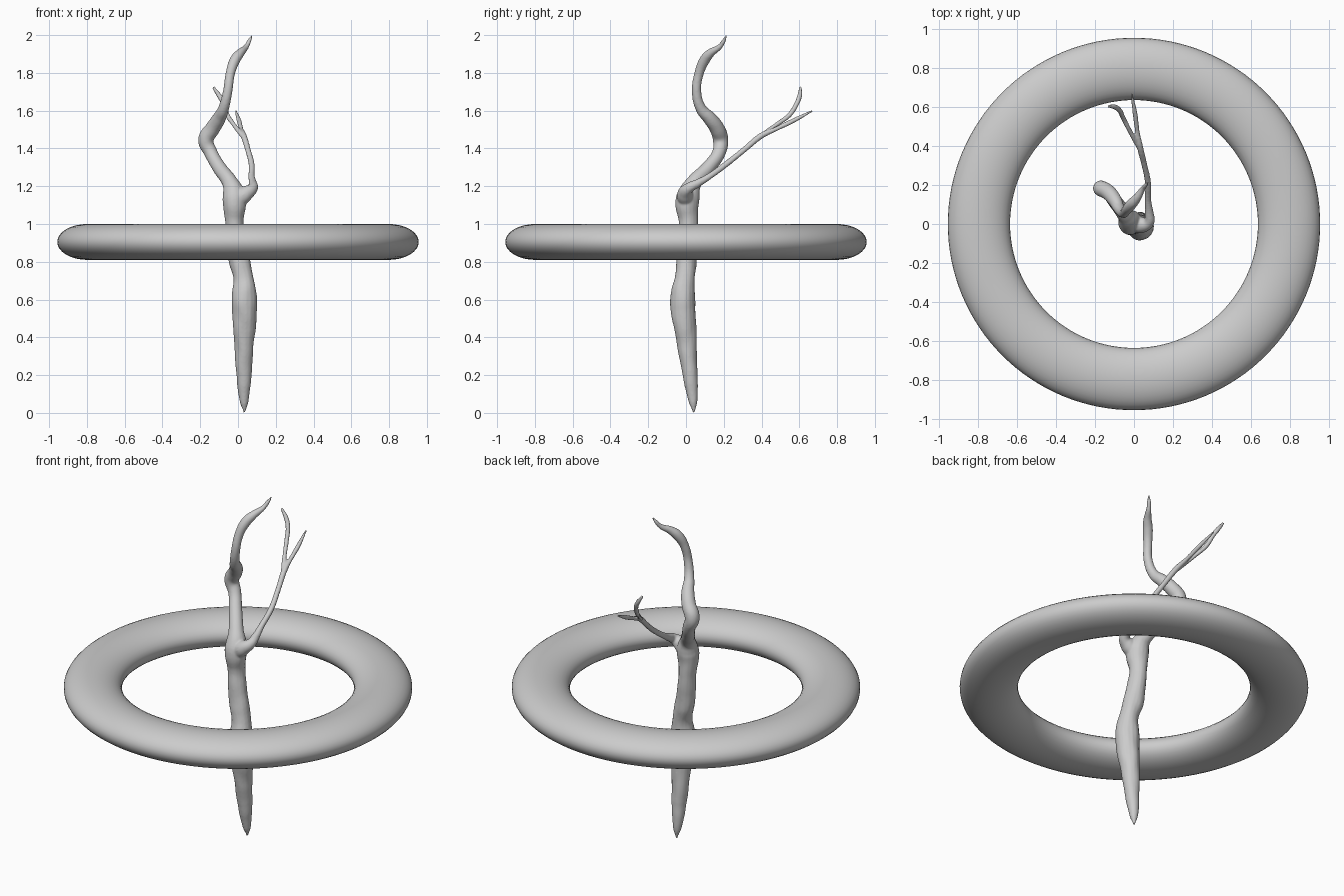
import bpy
from mathutils import Vector, noise


# Flattened ring
bpy.ops.mesh.primitive_torus_add(major_segments=128, minor_segments=32, major_radius=0.797,
                                 minor_radius=0.16, location=(0, 0, 0.905))
ring = bpy.context.object
ring.name = "ring"
ring.scale.z = 0.095 / 0.16
bpy.ops.object.transform_apply(location=False, rotation=False, scale=True)
bpy.ops.object.shade_smooth()


def limb(name, points):
    """Round tube through (x, y, z, radius) points, returned as a mesh object."""
    cu = bpy.data.curves.new(name, 'CURVE')
    cu.dimensions = '3D'
    cu.bevel_depth = 1.0
    cu.bevel_resolution = 6
    cu.resolution_u = 10
    cu.use_fill_caps = True
    sp = cu.splines.new('BEZIER')
    sp.radius_interpolation = 'CARDINAL'
    sp.bezier_points.add(len(points) - 1)
    for bp, (x, y, z, r) in zip(sp.bezier_points, points):
        bp.co = (x, y, z)
        bp.radius = r
        bp.handle_left_type = bp.handle_right_type = 'AUTO'
    ob = bpy.data.objects.new(name, cu)
    bpy.context.collection.objects.link(ob)
    bpy.ops.object.select_all(action='DESELECT')
    ob.select_set(True)
    bpy.context.view_layer.objects.active = ob
    bpy.ops.object.convert(target='MESH')
    return bpy.context.object


# Trunk, pointed at the foot and winding to the tip
trunk = limb("branch", [
    (0.034, 0.042, 0.0, 0.005), (0.033, 0.038, 0.05, 0.021), (0.031, 0.03, 0.13, 0.034),
    (0.031, 0.02, 0.22, 0.042), (0.032, 0.0, 0.4, 0.055), (0.034, -0.016, 0.55, 0.066),
    (0.035, -0.016, 0.63, 0.066), (0.03, -0.006, 0.71, 0.054), (0.006, 0.003, 0.81, 0.056),
    (-0.01, 0.01, 0.92, 0.052), (-0.018, 0.013, 1.02, 0.051), (-0.019, 0.006, 1.11, 0.062),
    (-0.022, 0.015, 1.16, 0.059), (-0.04, 0.04, 1.215, 0.043), (-0.1, 0.12, 1.3, 0.037),
    (-0.145, 0.175, 1.38, 0.036), (-0.17, 0.183, 1.445, 0.041), (-0.135, 0.165, 1.505, 0.04),
    (-0.1, 0.125, 1.56, 0.036), (-0.077, 0.08, 1.61, 0.029), (-0.055, 0.056, 1.7, 0.025),
    (-0.04, 0.07, 1.8, 0.025), (-0.015, 0.1, 1.87, 0.028), (0.012, 0.13, 1.905, 0.023),
    (0.045, 0.18, 1.94, 0.014), (0.06, 0.2, 1.97, 0.011), (0.074, 0.214, 1.998, 0.005)])

# Side branch with its knob at the trunk, running into the longer twig
side = limb("side_branch", [
    (-0.01, 0.005, 1.12, 0.045), (0.04, -0.005, 1.16, 0.042), (0.076, 0.01, 1.187, 0.029),
    (0.078, 0.06, 1.215, 0.022), (0.072, 0.12, 1.25, 0.017), (0.072, 0.21, 1.315, 0.016),
    (0.052, 0.31, 1.395, 0.015), (0.03, 0.4, 1.468, 0.016), (0.018, 0.47, 1.5, 0.012),
    (0.005, 0.57, 1.548, 0.0125), (-0.012, 0.67, 1.6, 0.006)])

# Shorter forked twig
twig = limb("twig", [
    (0.038, 0.37, 1.445, 0.011), (0.005, 0.43, 1.49, 0.0125), (-0.025, 0.485, 1.53, 0.012),
    (-0.058, 0.55, 1.58, 0.013), (-0.075, 0.585, 1.635, 0.013), (-0.1, 0.602, 1.68, 0.013),
    (-0.132, 0.605, 1.725, 0.008)])

# Fuse the limbs into one organic skin
bpy.ops.object.select_all(action='DESELECT')
for ob in (trunk, side, twig):
    ob.select_set(True)
bpy.context.view_layer.objects.active = trunk
bpy.ops.object.join()
remesh = trunk.modifiers.new("fuse", 'REMESH')
remesh.mode = 'VOXEL'
remesh.voxel_size = 0.006
smooth = trunk.modifiers.new("soften", 'SMOOTH')
smooth.factor = 0.5
smooth.iterations = 4
bpy.ops.object.convert(target='MESH')

# Gentle knobbly bark on the thick part of the trunk
branch = bpy.context.object
for v, n in [(v, v.normal.copy()) for v in branch.data.vertices]:
    fade = max(0.0, min(1.0, v.co.z * 3, (1.25 - v.co.z) * 5))
    v.co += n * 0.005 * fade * noise.noise(Vector((v.co.x * 16, v.co.y * 16, v.co.z * 9)))
bpy.ops.object.shade_smooth()
